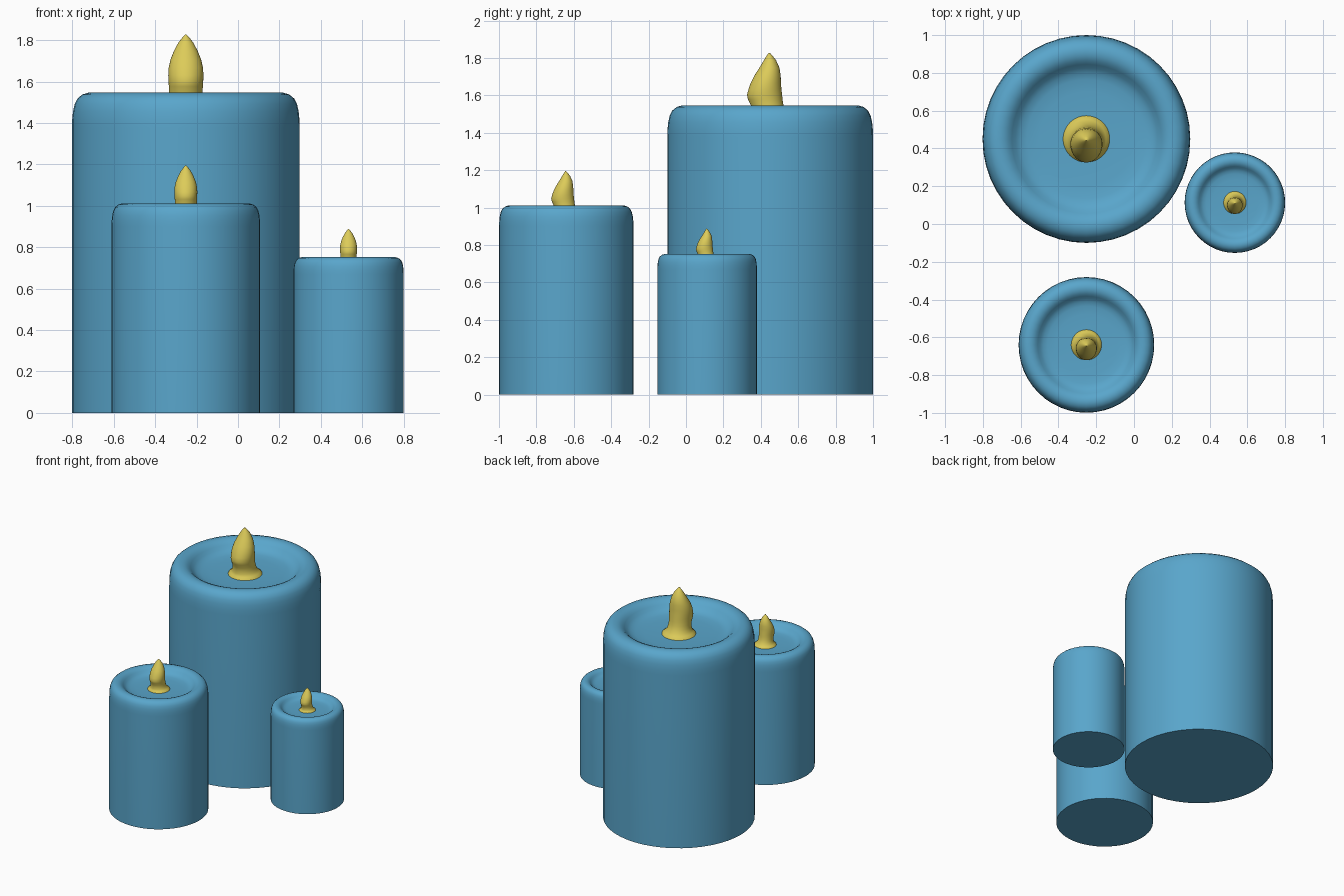
import bpy, bmesh, math

if "Cube" in bpy.data.objects:
    bpy.data.objects.remove(bpy.data.objects["Cube"])

SEG = 48


def material(name, color):
    m = bpy.data.materials.new(name)
    m.diffuse_color = color
    m.use_nodes = True
    m.node_tree.nodes["Principled BSDF"].inputs["Base Color"].default_value = m.diffuse_color
    return m


WAX = material("wax_blue", (0.10, 0.38, 0.60, 1))
FIRE = material("flame_yellow", (0.72, 0.60, 0.10, 1))

# Candle top: (radius, height relative to the rim), for a candle of radius 0.55
TOP = [(0.55, -0.17), (0.549, -0.13), (0.545, -0.09), (0.537, -0.055), (0.523, -0.028),
       (0.50, -0.009), (0.47, 0.0), (0.44, -0.003), (0.415, -0.014), (0.395, -0.032),
       (0.375, -0.053), (0.35, -0.069), (0.315, -0.078), (0.25, -0.083), (0.12, -0.086)]

# Flame rings: (x radius, y radius, y offset, height relative to the rim)
FLAME = [(0.125, 0.125, 0.0, -0.09), (0.121, 0.121, 0.0, -0.08), (0.104, 0.106, -0.001, -0.068),
         (0.09, 0.096, -0.005, -0.05), (0.083, 0.089, -0.011, -0.025), (0.081, 0.087, -0.016, 0.0),
         (0.082, 0.092, -0.026, 0.03), (0.084, 0.094, -0.030, 0.055), (0.085, 0.088, -0.028, 0.085),
         (0.083, 0.081, -0.023, 0.12), (0.074, 0.070, -0.014, 0.16), (0.058, 0.054, -0.004, 0.20),
         (0.037, 0.033, -0.001, 0.24), (0.018, 0.016, -0.003, 0.265), (0.004, 0.004, -0.005, 0.28)]


def loft(name, rings, location, mat):
    """Skin a stack of elliptical rings and cap both ends."""
    bm = bmesh.new()
    loops = []
    for rx, ry, oy, z in rings:
        loops.append([bm.verts.new((rx * math.cos(a), oy + ry * math.sin(a), z))
                      for a in (2 * math.pi * i / SEG for i in range(SEG))])
    for lo, hi in zip(loops, loops[1:]):
        for i in range(SEG):
            j = (i + 1) % SEG
            bm.faces.new((lo[i], lo[j], hi[j], hi[i]))
    bm.faces.new(loops[0][::-1])
    bm.faces.new(loops[-1])
    mesh = bpy.data.meshes.new(name)
    bm.to_mesh(mesh)
    bm.free()
    mesh.materials.append(mat)
    ob = bpy.data.objects.new(name, mesh)
    ob.location = location
    bpy.context.collection.objects.link(ob)
    bpy.ops.object.select_all(action='DESELECT')
    ob.select_set(True)
    bpy.context.view_layer.objects.active = ob
    bpy.ops.object.shade_smooth_by_angle(angle=math.radians(50))
    return ob


def candle(size, x, y, radius, height):
    s = radius / 0.55
    # Wax body with rounded rim and sunken pool
    body = [(radius, radius, 0, 0)] + [(r * s, r * s, 0, height + z * s) for r, z in TOP]
    loft(size + "_candle_body", body, (x, y, 0), WAX)
    # Leaning flame with flared foot
    flame = [(a * s, b * s, o * s, height + z * s) for a, b, o, z in FLAME]
    loft(size + "_candle_flame", flame, (x, y, 0), FIRE)


candle("large", -0.252, 0.45, 0.55, 1.547)
candle("medium", -0.252, -0.64, 0.359, 1.012)
candle("small", 0.534, 0.113, 0.266, 0.752)
